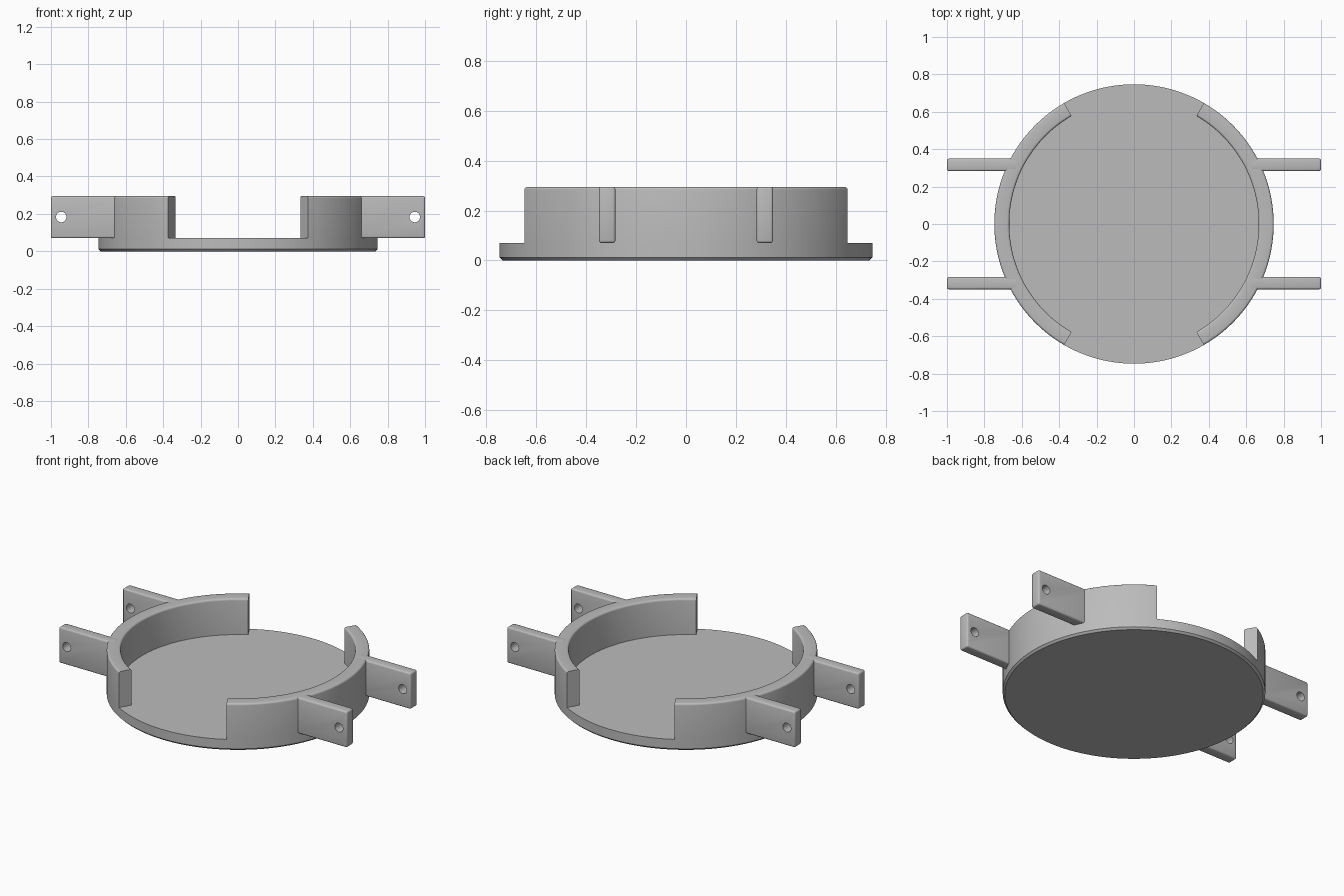
import bpy
import bmesh
from math import radians, pi, cos, sin
from mathutils import Matrix

OUTER, INNER = 0.747, 0.667
FLOOR, TOP = 0.07, 0.295
EDGE = 0.012

cube = bpy.data.objects.get("Cube")
if cube:
    bpy.data.objects.remove(cube, do_unlink=True)

grey = bpy.data.materials.new("plain grey")
grey.use_nodes = True
grey.diffuse_color = (0.5, 0.5, 0.5, 1)
grey.node_tree.nodes["Principled BSDF"].inputs["Base Color"].default_value = grey.diffuse_color


def finish(name, bm):
    bmesh.ops.recalc_face_normals(bm, faces=bm.faces)
    mesh = bpy.data.meshes.new(name)
    bm.to_mesh(mesh)
    bm.free()
    mesh.materials.append(grey)
    obj = bpy.data.objects.new(name, mesh)
    bpy.context.collection.objects.link(obj)
    return obj


def smooth(obj):
    bpy.ops.object.select_all(action="DESELECT")
    obj.select_set(True)
    bpy.context.view_layer.objects.active = obj
    bpy.ops.object.shade_smooth_by_angle(angle=radians(32))


def apply_modifiers(obj):
    bpy.ops.object.select_all(action="DESELECT")
    obj.select_set(True)
    bpy.context.view_layer.objects.active = obj
    for mod in list(obj.modifiers):
        bpy.ops.object.modifier_apply(modifier=mod.name)


def fillet(cx, cz, start, steps=4):
    """Quarter-circle of profile points around a corner centre."""
    angles = [start - i * pi / 2 / steps for i in range(steps + 1)]
    return [(cx + EDGE * cos(a), cz + EDGE * sin(a)) for a in angles]


# Round base plate with a chamfered lower rim
bm = bmesh.new()
rings = []
for r, z in [(OUTER - EDGE, 0), (OUTER, EDGE), (OUTER, FLOOR)]:
    rings.append([bm.verts.new((r * cos(i * pi / 72), r * sin(i * pi / 72), z))
                  for i in range(144)])
for low, high in zip(rings, rings[1:]):
    for i in range(144):
        j = (i + 1) % 144
        bm.faces.new((low[i], low[j], high[j], high[i]))
bm.faces.new(rings[0][::-1])
bm.faces.new(rings[-1])
smooth(finish("base_plate", bm))

# Two curved walls, each a 120 degree arc with rounded top edges
section = [(OUTER, FLOOR), (INNER, FLOOR)]
section += fillet(INNER + EDGE, TOP - EDGE, pi)
section += fillet(OUTER - EDGE, TOP - EDGE, pi / 2)
for name, middle in (("left_wall", 0), ("right_wall", pi)):
    bm = bmesh.new()
    start = middle - pi / 3
    verts = [bm.verts.new((r * cos(start), r * sin(start), z)) for r, z in section]
    first = bm.faces.new(verts)
    cap = bmesh.ops.duplicate(bm, geom=[first])["geom"]
    bmesh.ops.spin(bm, geom=[g for g in cap if isinstance(g, bmesh.types.BMFace)],
                   axis=(0, 0, 1), cent=(0, 0, 0), angle=2 * pi / 3, steps=48)
    bmesh.ops.remove_doubles(bm, verts=bm.verts, dist=0.0001)
    smooth(finish(name, bm))

# Four mounting tabs with rounded edges and a screw hole
for side, sx in (("left", 1), ("right", -1)):
    for end, sy in (("front", -1), ("back", 1)):
        bm = bmesh.new()
        size = Matrix.Diagonal((0.37, 0.066, TOP - FLOOR, 1))
        place = Matrix.Translation((sx * 0.815, sy * 0.316, (TOP + FLOOR) / 2))
        bmesh.ops.create_cube(bm, size=1, matrix=place @ size)
        outer_edges = [e for e in bm.edges
                       if any(abs(v.co.x) > 0.9 for v in e.verts)]
        bmesh.ops.bevel(bm, geom=outer_edges, offset=0.01, segments=3,
                        profile=0.5, affect="EDGES")
        tab = finish(f"{end}_{side}_tab", bm)

        bm = bmesh.new()
        spot = Matrix.Translation((sx * 0.945, sy * 0.316, 0.183))
        bmesh.ops.create_cone(bm, cap_ends=True, segments=32, radius1=0.028,
                              radius2=0.028, depth=0.2,
                              matrix=spot @ Matrix.Rotation(pi / 2, 4, "X"))
        cutter = finish("hole_cutter", bm)
        cutter.hide_render = True
        cut = tab.modifiers.new("screw_hole", "BOOLEAN")
        cut.operation = "DIFFERENCE"
        cut.solver = "EXACT"
        cut.object = cutter
        apply_modifiers(tab)
        bpy.data.objects.remove(cutter, do_unlink=True)
        smooth(tab)
